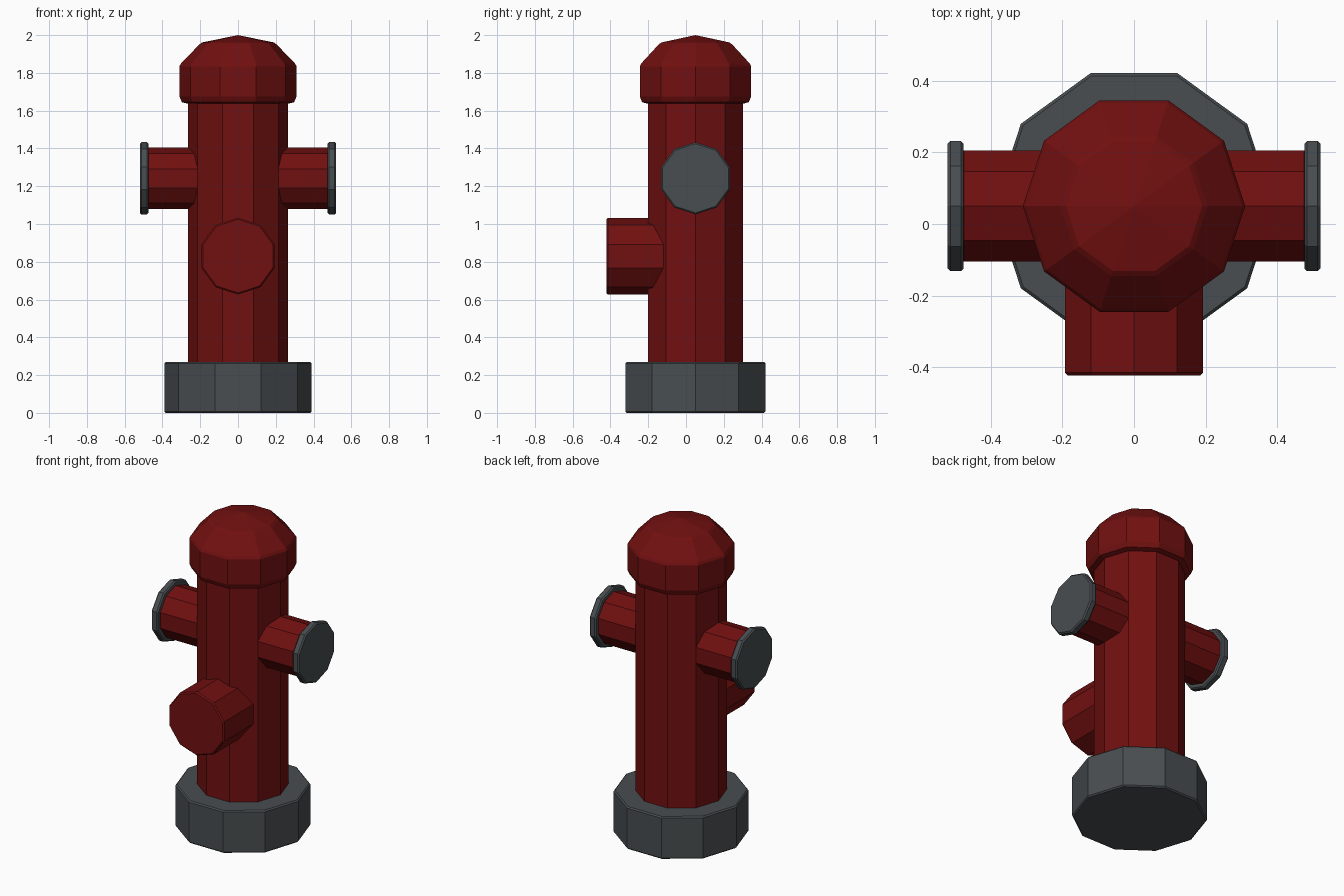
import bpy, bmesh, math
from mathutils import Vector

if "Cube" in bpy.data.objects:
    bpy.data.objects.remove(bpy.data.objects["Cube"])

SIDES = 10
CENTRE_Y = 0.05
BEVEL = 0.008


def material(name, rgb):
    m = bpy.data.materials.new(name)
    m.diffuse_color = (*rgb, 1.0)
    m.use_nodes = True
    m.node_tree.nodes["Principled BSDF"].inputs["Base Color"].default_value = m.diffuse_color
    return m


red = material("hydrant red", (0.165, 0.005, 0.005))
grey = material("dark grey", (0.065, 0.075, 0.081))


def lathe(name, mat, origin, axis, first, profile):
    """Ten-sided solid: (radius, distance) rings along axis, first vertex toward 'first'."""
    origin, axis, first = Vector(origin), Vector(axis), Vector(first)
    side = axis.cross(first)
    bm = bmesh.new()
    rings = []
    for r, d in profile:
        if r == 0:
            rings.append([bm.verts.new(origin + axis * d)])
            continue
        ring = []
        for k in range(SIDES):
            a = 2 * math.pi * k / SIDES
            ring.append(bm.verts.new(origin + axis * d + (first * math.cos(a) + side * math.sin(a)) * r))
        rings.append(ring)
    for lo, hi in zip(rings, rings[1:]):
        for k in range(SIDES):
            n = (k + 1) % SIDES
            if len(hi) == 1:
                bm.faces.new((lo[k], lo[n], hi[0]))
            else:
                bm.faces.new((lo[k], lo[n], hi[n], hi[k]))
    for ring in (rings[0], rings[-1]):
        if len(ring) > 1:
            bm.faces.new(ring)
    bmesh.ops.recalc_face_normals(bm, faces=bm.faces)
    mesh = bpy.data.meshes.new(name)
    bm.to_mesh(mesh)
    bm.free()
    mesh.materials.append(mat)
    obj = bpy.data.objects.new(name, mesh)
    bpy.context.collection.objects.link(obj)
    return obj


def drum(r, d0, d1, b=BEVEL):
    """Profile of a cylinder with small bevelled rims."""
    return [(r - b, d0), (r, d0 + b), (r, d1 - b), (r - b, d1)]


X, Y, Z = (1, 0, 0), (0, 1, 0), (0, 0, 1)

# Base, barrel and domed cap
lathe("base", grey, (0, CENTRE_Y, 0), Z, X, drum(0.39, 0.0, 0.27))
lathe("barrel", red, (0, CENTRE_Y, 0), Z, X, [(0.264, 0.2), (0.264, 1.7)])
lathe("cap", red, (0, CENTRE_Y, 0), Z, X,
      [(0.27, 1.638), (0.297, 1.645), (0.31, 1.675), (0.31, 1.835),
       (0.302, 1.85), (0.205, 1.95), (0.19, 1.961), (0, 2.0)])

# Side outlets with grey caps
for label, s in (("right", 1), ("left", -1)):
    o = (0, CENTRE_Y, 1.242)
    lathe(label + "_outlet", red, o, (s, 0, 0), Z, drum(0.163, 0.19, 0.482))
    lathe(label + "_outlet_cap", grey, o, (s, 0, 0), Z, drum(0.191, 0.475, 0.52))

# Large front outlet
lathe("front_outlet", red, (0, 0, 0.83), (0, -1, 0), Z, drum(0.203, 0.1, 0.422))
